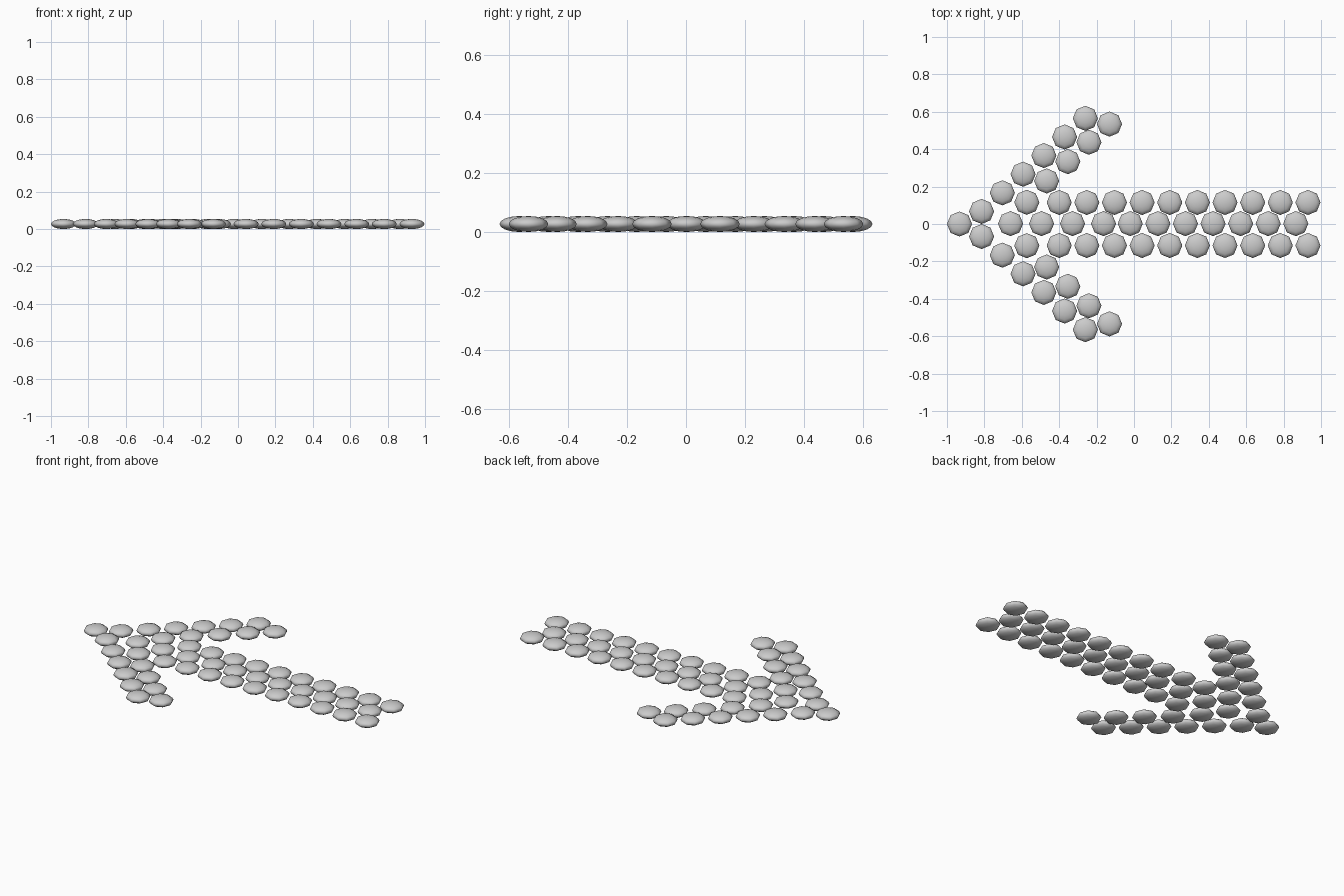
import bpy, bmesh
from mathutils import Matrix

if "Cube" in bpy.data.objects:
    bpy.data.objects.remove(bpy.data.objects["Cube"])

R, H = 0.067, 0.027   # stud radius and half height


def stud_mesh():
    # low-poly flattened bead shared by all studs
    me = bpy.data.meshes.new("stud")
    bm = bmesh.new()
    bmesh.ops.create_uvsphere(bm, u_segments=8, v_segments=8, radius=1,
                              matrix=Matrix.Diagonal((R, R, H, 1)))
    for f in bm.faces:
        f.smooth = True
    bm.to_mesh(me)
    bm.free()
    return me


STUD = stud_mesh()


def stud(name, x, y):
    ob = bpy.data.objects.new(name, STUD)
    ob.location = (x, y, H)
    bpy.context.collection.objects.link(ob)


def row(name, start, end, n):
    # n studs evenly spaced from start to end
    for i in range(n):
        t = i / (n - 1)
        stud(name, start[0] + (end[0] - start[0]) * t,
             start[1] + (end[1] - start[1]) * t)


# arrow tip and the centre line of the shaft
stud("tip_stud", -0.933, 0)
row("shaft_centre_front", (-0.66, 0.002), (-0.163, 0.002), 4)
row("shaft_centre_rear", (-0.02, 0.002), (0.865, 0.002), 7)

for s in (1, -1):
    # side lines of the shaft
    stud("shaft_side_front", -0.573, s * 0.116)
    row("shaft_side", (-0.40, s * 0.115), (0.93, s * 0.115), 10)
    # outer and inner lines of the arrow head
    row("head_outer", (-0.815, s * 0.067), (-0.26, s * 0.565), 6)
    row("head_inner", (-0.467, s * 0.23), (-0.241, s * 0.437), 3)
    stud("head_end", -0.131, s * 0.534)
